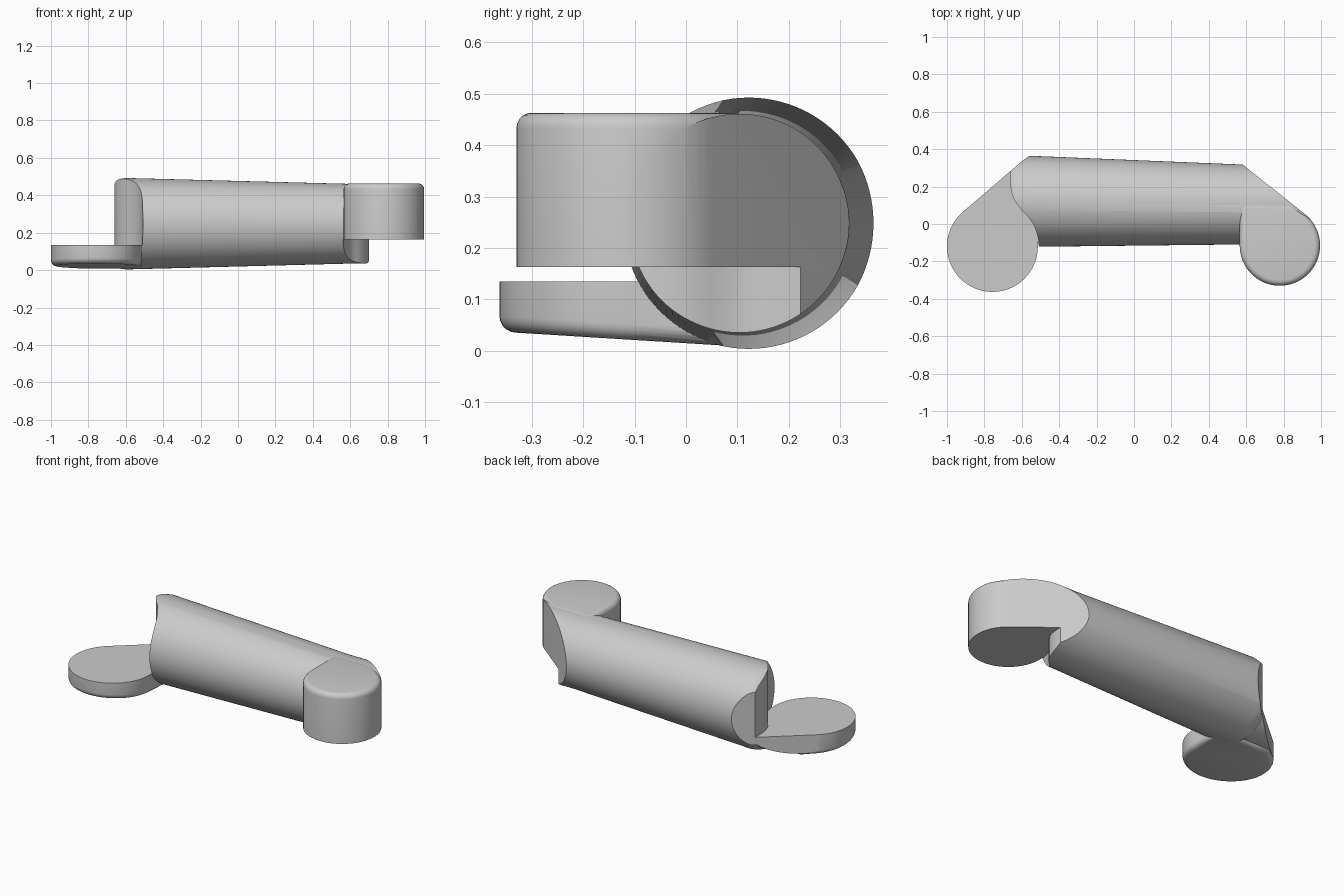
import bpy, bmesh, math
from mathutils import Vector
from mathutils.geometry import convex_hull_2d

if "Cube" in bpy.data.objects:
    bpy.data.objects.remove(bpy.data.objects["Cube"])


def arc(cx, cy, r, a0=0, a1=354.375, n=64):
    return [Vector((cx + r * math.cos(math.radians(a0 + (a1 - a0) * i / (n - 1))),
                    cy + r * math.sin(math.radians(a0 + (a1 - a0) * i / (n - 1)))))
            for i in range(n)]


def hull(points):
    pts = [Vector(p) for p in points]
    return [pts[i] for i in convex_hull_2d(pts)]


def finish(name, bm):
    bmesh.ops.recalc_face_normals(bm, faces=bm.faces)
    mesh = bpy.data.meshes.new(name)
    bm.to_mesh(mesh)
    bm.free()
    ob = bpy.data.objects.new(name, mesh)
    bpy.context.collection.objects.link(ob)
    return ob


def prism(name, plan, z0, z1, slope=None, round_z=None, radius=0.03):
    """Upright prism; optional sloped bottom and one rounded rim."""
    bm = bmesh.new()
    bottom = [bm.verts.new((p[0], p[1], slope(p[1]) if slope else z0)) for p in plan]
    top = [bm.verts.new((p[0], p[1], z1)) for p in plan]
    lower, upper = bm.faces.new(bottom), bm.faces.new(top)
    n = len(plan)
    for i in range(n):
        j = (i + 1) % n
        bm.faces.new((bottom[i], bottom[j], top[j], top[i]))
    bmesh.ops.recalc_face_normals(bm, faces=bm.faces)
    if round_z:
        face = upper if round_z == "top" else lower
        bmesh.ops.bevel(bm, geom=list(face.edges), offset=radius, segments=5,
                        profile=0.5, affect='EDGES', clamp_overlap=True)
    return finish(name, bm)


def boolean(target, tool, operation):
    mod = target.modifiers.new(operation.lower(), 'BOOLEAN')
    mod.object, mod.operation, mod.solver = tool, operation, 'EXACT'
    bpy.context.view_layer.objects.active = target
    bpy.ops.object.modifier_apply(modifier=mod.name)
    bpy.data.objects.remove(tool)


# Tapered round grip, lofted along x past both ends: x, y centre, radius
stations = [(-1.05, .122, .222), (-.665, .122, .222), (-.65, .122, .233),
            (-.63, .122, .240), (-.60, .122, .2445), (.60, .104, .213), (1.05, .104, .213)]
bm = bmesh.new()
N = 96
rings = [[bm.verts.new((x, y + r * math.cos(2 * math.pi * i / N),
                        .248 + r * math.sin(2 * math.pi * i / N))) for i in range(N)]
         for x, y, r in stations]
for a, b in zip(rings, rings[1:]):
    for i in range(N):
        j = (i + 1) % N
        bm.faces.new((a[i], a[j], b[j], b[i]))
bm.faces.new(rings[0])
bm.faces.new(rings[-1])
grip = finish("offset_grip", bm)

# Trim to the outline seen from above
L, R = (-.757, -.12), (.78, -.115)
outline = hull(arc(*L, .243) + arc(*R, .215)
               + [(-.65, .285), (-.60, .335), (-.55, .372), (.58, .318)])
boolean(grip, prism("outline_cutter", outline, -.2, .8), 'INTERSECT')

# Clearance above the low disc
left_cut = arc(*L, .248, -60, 50, 28) + [Vector(p) for p in (
    (-.625, .105), (-.643, .135), (-.655, .17), (-.661, .21),
    (-.662, .6), (-1.2, .6), (-1.2, -.6), (-.633, -.6))]
boolean(grip, prism("left_cutter", left_cut, .135, .8), 'DIFFERENCE')

# Clearance below the high hub
right_cut = arc(*R, .22, 240, 128, 28) + [Vector(p) for p in (
    (.667, .085), (.685, .115), (.696, .15), (.70, .19),
    (.70, .6), (1.2, .6), (1.2, -.6), (.67, -.6))]
boolean(grip, prism("right_cutter", right_cut, -.2, .163), 'DIFFERENCE')

# Low disc with sloped, rounded underside
disc = prism("low_disc", hull(arc(*L, .243) + [(-.85, .12), (-.514, .12)]), 0, .135,
             slope=lambda y: .035 - .062 * (y + .33), round_z="bottom")
boolean(grip, disc, 'UNION')

# High hub with rounded top rim
hub = prism("high_hub", hull(arc(*R, .215) + [(.565, .11), (.84, .11)]), .163, .463,
            round_z="top")
boolean(grip, hub, 'UNION')

bpy.ops.object.select_all(action='DESELECT')
grip.select_set(True)
bpy.context.view_layer.objects.active = grip
bpy.ops.object.shade_smooth_by_angle(angle=math.radians(30))
